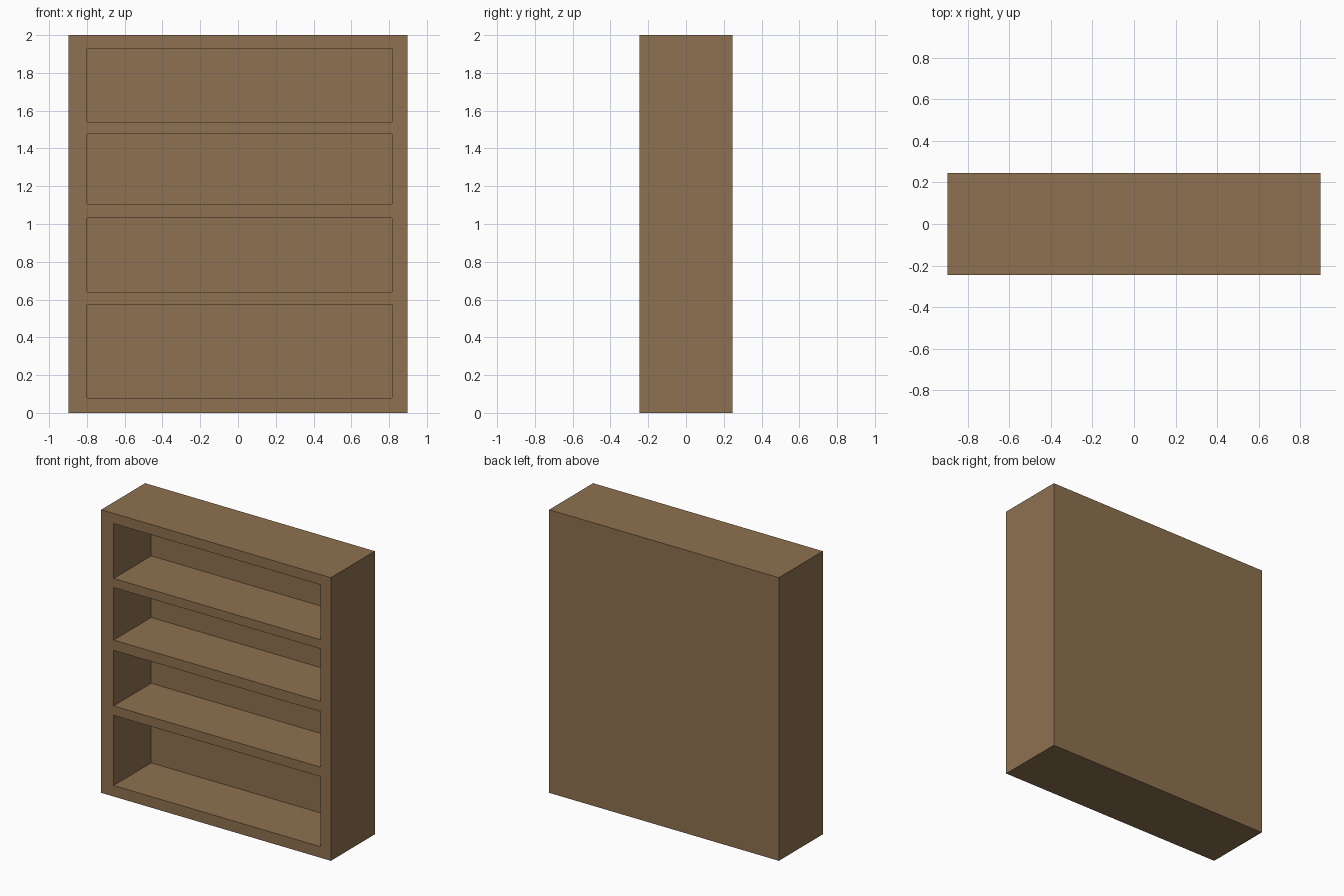
import bpy
import bmesh
from mathutils import Matrix, Vector

if "Cube" in bpy.data.objects:
    bpy.data.objects.remove(bpy.data.objects["Cube"])

W, D, H = 1.795, 0.49, 2.0
FRONT, BACK_PANEL = -D / 2, 0.174
LEFT, RIGHT = -0.80, 0.815
BAYS = [(0.078, 0.573), (0.64, 1.032), (1.105, 1.476), (1.54, 1.928)]


def box_object(name, boxes):
    """One object made of axis-aligned boxes given as (low corner, high corner)."""
    bm = bmesh.new()
    for lo, hi in boxes:
        lo, hi = Vector(lo), Vector(hi)
        bmesh.ops.create_cube(
            bm, size=1,
            matrix=Matrix.Translation((lo + hi) / 2) @ Matrix.Diagonal((*(hi - lo), 1)))
    mesh = bpy.data.meshes.new(name)
    bm.to_mesh(mesh)
    bm.free()
    obj = bpy.data.objects.new(name, mesh)
    bpy.context.collection.objects.link(obj)
    return obj


# Solid wooden case
case = box_object("bookcase", [((-W / 2, FRONT, 0), (W / 2, D / 2, H))])
wood = bpy.data.materials.new("wood")
wood.diffuse_color = (0.27, 0.165, 0.08, 1)
wood.use_nodes = True
wood.node_tree.nodes["Principled BSDF"].inputs["Base Color"].default_value = wood.diffuse_color
case.data.materials.append(wood)

# Four open bays, leaving the sides, shelves and back panel
bays = box_object("shelf_bay_cutter", [
    ((LEFT, FRONT - 0.1, z0), (RIGHT, BACK_PANEL, z1)) for z0, z1 in BAYS])
bays.hide_render = True
bays.display_type = 'WIRE'

cut = case.modifiers.new("shelf_bays", 'BOOLEAN')
cut.operation = 'DIFFERENCE'
cut.solver = 'EXACT'
cut.object = bays
